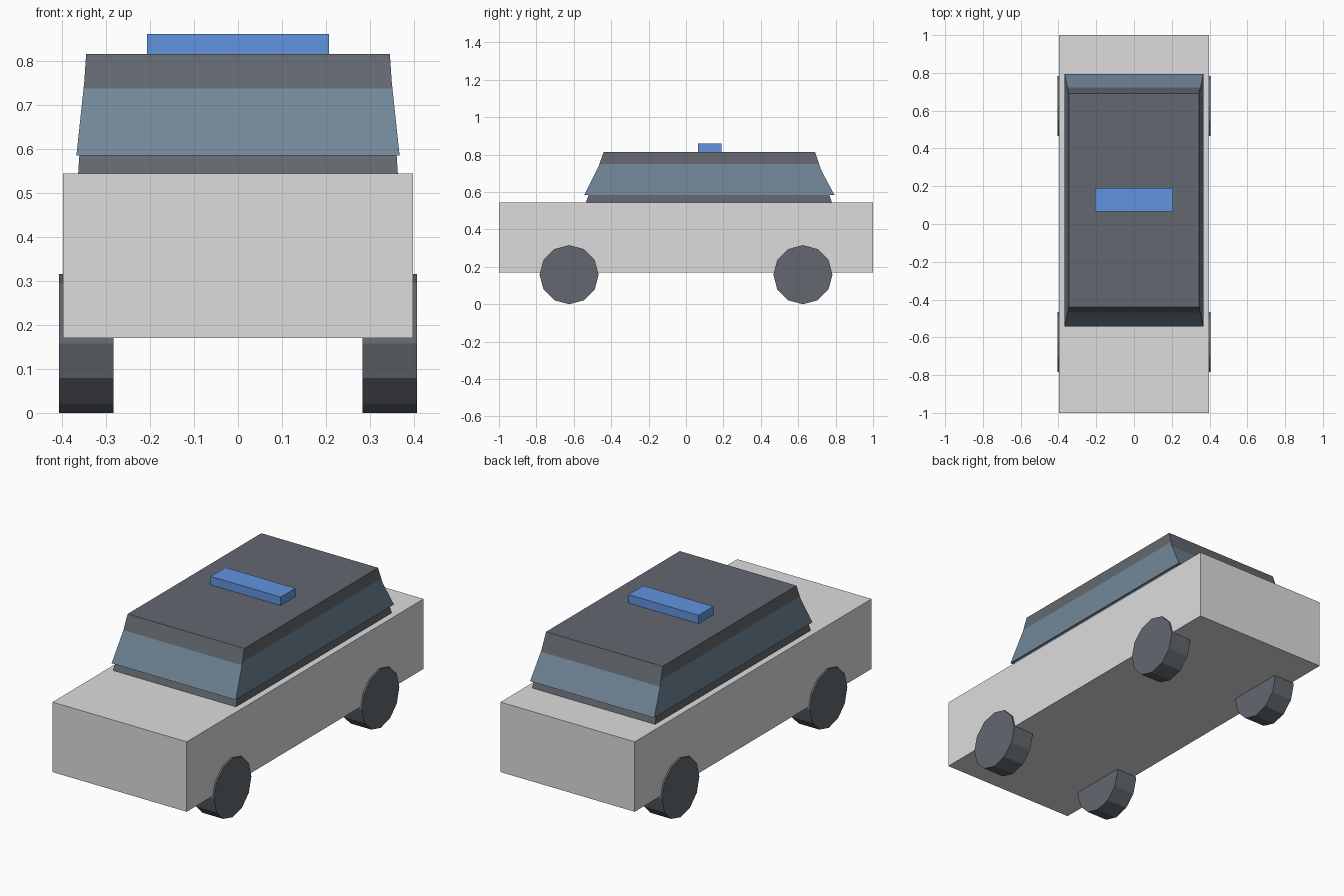
import bpy
import bmesh
import math

cube = bpy.data.objects.get("Cube")
if cube:
    bpy.data.objects.remove(cube, do_unlink=True)


def material(name, color):
    mat = bpy.data.materials.new(name)
    mat.use_nodes = True
    rgba = (*color, 1.0)
    mat.diffuse_color = rgba
    mat.node_tree.nodes["Principled BSDF"].inputs["Base Color"].default_value = rgba
    return mat


body_grey = material("light grey", (0.72, 0.72, 0.72))
dark_grey = material("dark slate", (0.125, 0.14, 0.16))
glass_blue = material("window blue grey", (0.165, 0.24, 0.315))
lamp_blue = material("lamp blue", (0.12, 0.295, 0.74))


def add_object(name, bm, mat):
    bmesh.ops.recalc_face_normals(bm, faces=bm.faces)
    mesh = bpy.data.meshes.new(name)
    bm.to_mesh(mesh)
    bm.free()
    mesh.materials.append(mat)
    obj = bpy.data.objects.new(name, mesh)
    bpy.context.collection.objects.link(obj)
    return obj


def tapered_box(name, mat, bottom, top):
    """Each end is (half width, front y, back y, z)."""
    bm = bmesh.new()
    bmesh.ops.create_cube(bm, size=2)
    for v in bm.verts:
        half, front, back, z = top if v.co.z > 0 else bottom
        v.co = (half * v.co.x, back if v.co.y > 0 else front, z)
    return add_object(name, bm, mat)


# Lower body
tapered_box("body", body_grey, (0.397, -1, 1, 0.17), (0.397, -1, 1, 0.544))

# Cabin, with a window band flaring out around it
tapered_box("cabin", dark_grey, (0.363, -0.535, 0.78, 0.544), (0.345, -0.44, 0.69, 0.815))
tapered_box("windows", glass_blue, (0.367, -0.543, 0.793, 0.585), (0.344, -0.436, 0.679, 0.8))

# Roof light
tapered_box("roof_light", lamp_blue, (0.207, 0.065, 0.19, 0.815), (0.207, 0.065, 0.19, 0.86))

# Wheels: twelve-sided drums with their axles across the body
radius, inner, outer = 0.158, 0.283, 0.406
for end, y in (("front", -0.625), ("back", 0.625)):
    for side, sign in (("left", 1), ("right", -1)):
        bm = bmesh.new()
        bmesh.ops.create_cone(bm, cap_ends=True, segments=12, radius1=radius,
                              radius2=radius, depth=outer - inner)
        wheel = add_object(f"{end}_{side}_wheel", bm, dark_grey)
        wheel.rotation_euler.y = math.pi / 2
        wheel.location = (sign * (inner + outer) / 2, y, radius)
